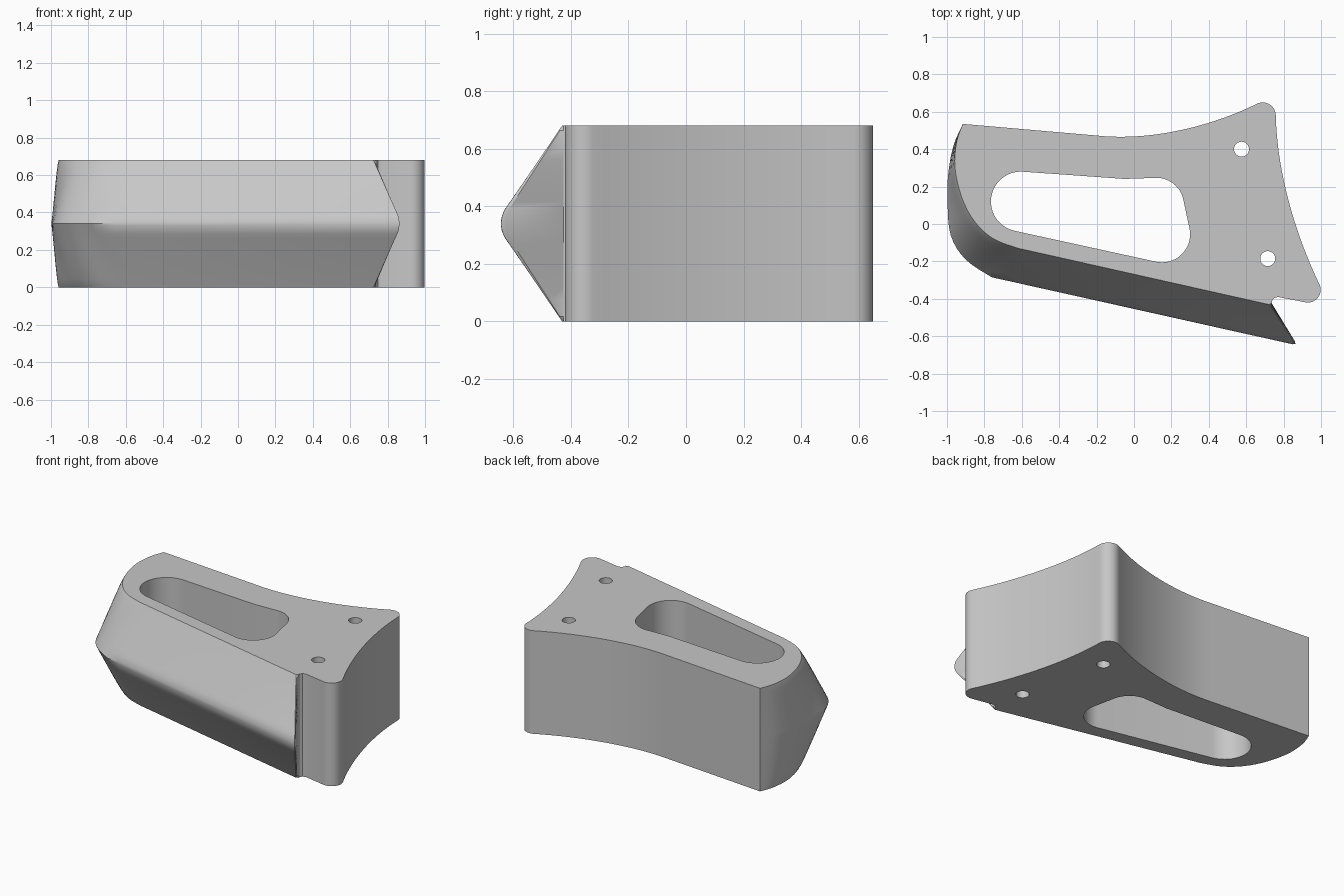
import bpy
import bmesh
from math import cos, sin, radians
from mathutils import Vector

HEIGHT = 0.68
HALF = HEIGHT / 2

default_cube = bpy.data.objects.get("Cube")
if default_cube:
    bpy.data.objects.remove(default_cube, do_unlink=True)

grey = bpy.data.materials.new("plain grey")
grey.use_nodes = True
grey.diffuse_color = (0.57, 0.57, 0.57, 1)
grey.node_tree.nodes["Principled BSDF"].inputs["Base Color"].default_value = grey.diffuse_color


def arc(cx, cy, radius, start, end, steps=12):
    """Points on a circular arc, angles in degrees."""
    angles = [radians(start + (end - start) * i / steps) for i in range(steps + 1)]
    return [Vector((cx + radius * cos(a), cy + radius * sin(a))) for a in angles]


def bezier(a, b, c, d, steps=20):
    """Points on a cubic curve, without its two ends."""
    a, b, c, d = (Vector(p) for p in (a, b, c, d))
    points = []
    for i in range(1, steps):
        t = i / steps
        u = 1 - t
        points.append(a * u**3 + b * (3 * u * u * t) + c * (3 * u * t * t) + d * t**3)
    return points


def smooth_path(points, steps=4):
    """Smooth curve through all the given points."""
    pts = [Vector(p) for p in points]
    result = [pts[0]]
    for i in range(len(pts) - 1):
        before = pts[max(i - 1, 0)]
        after = pts[min(i + 2, len(pts) - 1)]
        pull_out = pts[i] + (pts[i + 1] - before) / 6
        pull_in = pts[i + 1] - (after - pts[i]) / 6
        result += bezier(pts[i], pull_out, pull_in, pts[i + 1], steps) + [pts[i + 1]]
    return result


def loft(name, rings):
    """Closed solid through equal rings of 3D points, bottom to top."""
    bm = bmesh.new()
    loops = [[bm.verts.new(p) for p in ring] for ring in rings]
    count = len(loops[0])
    for low, high in zip(loops, loops[1:]):
        for i in range(count):
            j = (i + 1) % count
            bm.faces.new((low[i], low[j], high[j], high[i]))
    bm.faces.new(list(reversed(loops[0])))
    bm.faces.new(loops[-1])
    bmesh.ops.recalc_face_normals(bm, faces=bm.faces[:])
    mesh = bpy.data.meshes.new(name)
    bm.to_mesh(mesh)
    bm.free()
    mesh.materials.append(grey)
    obj = bpy.data.objects.new(name, mesh)
    bpy.context.collection.objects.link(obj)
    return obj


# Rounded left end: edge of the flat faces, and the matching ridge line
face_end = smooth_path([(-.915, .535), (-.948, .44), (-.957, .3), (-.92, .14),
                        (-.85, .01), (-.75, -.08), (-.62, -.13)])
ridge_end = smooth_path([(-.915, .535), (-.965, .42), (-.993, .27), (-.997, .12),
                         (-.98, -.06), (-.9, -.19), (-.76, -.285)])

# Straight wedge and its overhanging lip at the right
face_lip = [Vector(p) for p in [(-.56, -.143), (.715, -.429), (.724, -.43), (.728, -.427)]]
ridge_lip = [Vector(p) for p in [(-.66, -.307), (.848, -.643), (.863, -.642), (.861, -.628)]]

# Plain vertical walls: notch, right side and back
walls = [Vector(p) for p in [(.737, -.425), (.738, -.41), (.748, -.396), (.77, -.39)]]
walls += arc(.93, -.352, .068, -100, 25)
walls += bezier(walls[-1], (.86, -.05), (.765, .28), (.758, .58))
walls += arc(.688, .58, .07, 0, 118)
walls += bezier(walls[-1], (.43, .53), (.1, .44), (-.2, .473))
walls += [Vector((-.2, .473))]


def section(z):
    """Outline of the body at one height."""
    s = 1 - abs(z - HALF) / HALF
    # The wedge has a rounded nose; the left end bulges and keeps a crease
    nose = s * 1.094 if s < .85 else 1 - .07 * ((1 - s) / .15) ** 2
    ring = []
    for i, (a, b) in enumerate(zip(face_end, ridge_end)):
        blend = min(1, i / (len(face_end) - 1))
        ring.append(a.lerp(b, s ** (.45 + .55 * blend)))
    ring += [a.lerp(b, nose) for a, b in zip(face_lip, ridge_lip)]
    return [(p.x, p.y, z) for p in ring + walls]


steps = [1, .95, .88, .78, .65, .5, .35, .22, .15, .11, .07, .03]
levels = [HALF - HALF * s for s in steps] + [HALF]
levels += [HALF + HALF * s for s in reversed(steps)]
body = loft("wedge_body", [section(z) for z in levels])

# Through openings: large window and two bolt holes
window = arc(-.605, .12, .16, 86, 257, 24)
window += arc(.15, -.055, .15, -103, 8, 16)
window += arc(.12, .1, .147, 10, 95, 16)
window += [Vector((-.05, .241))]
outlines = {
    "window_cutter": window,
    "back_hole_cutter": arc(.575, .4, .04, 0, 350, 35),
    "front_hole_cutter": arc(.715, -.185, .04, 0, 350, 35),
}
cutters = []
for name, outline in outlines.items():
    cutter = loft(name, [[(p.x, p.y, z) for p in outline] for z in (-.1, HEIGHT + .1)])
    cutter.hide_render = True
    cutters.append(cutter)
    cut = body.modifiers.new(name, 'BOOLEAN')
    cut.operation = 'DIFFERENCE'
    cut.solver = 'EXACT'
    cut.object = cutter

# Bake the cuts and remove the cutters
bpy.context.view_layer.update()
evaluated = body.evaluated_get(bpy.context.evaluated_depsgraph_get())
baked = bpy.data.meshes.new_from_object(evaluated)
body.modifiers.clear()
body.data = baked
for cutter in cutters:
    bpy.data.objects.remove(cutter, do_unlink=True)

# Smooth curved walls, crisp edges
for obj in bpy.context.selected_objects:
    obj.select_set(False)
body.select_set(True)
bpy.context.view_layer.objects.active = body
bpy.ops.object.shade_smooth_by_angle(angle=radians(30))
